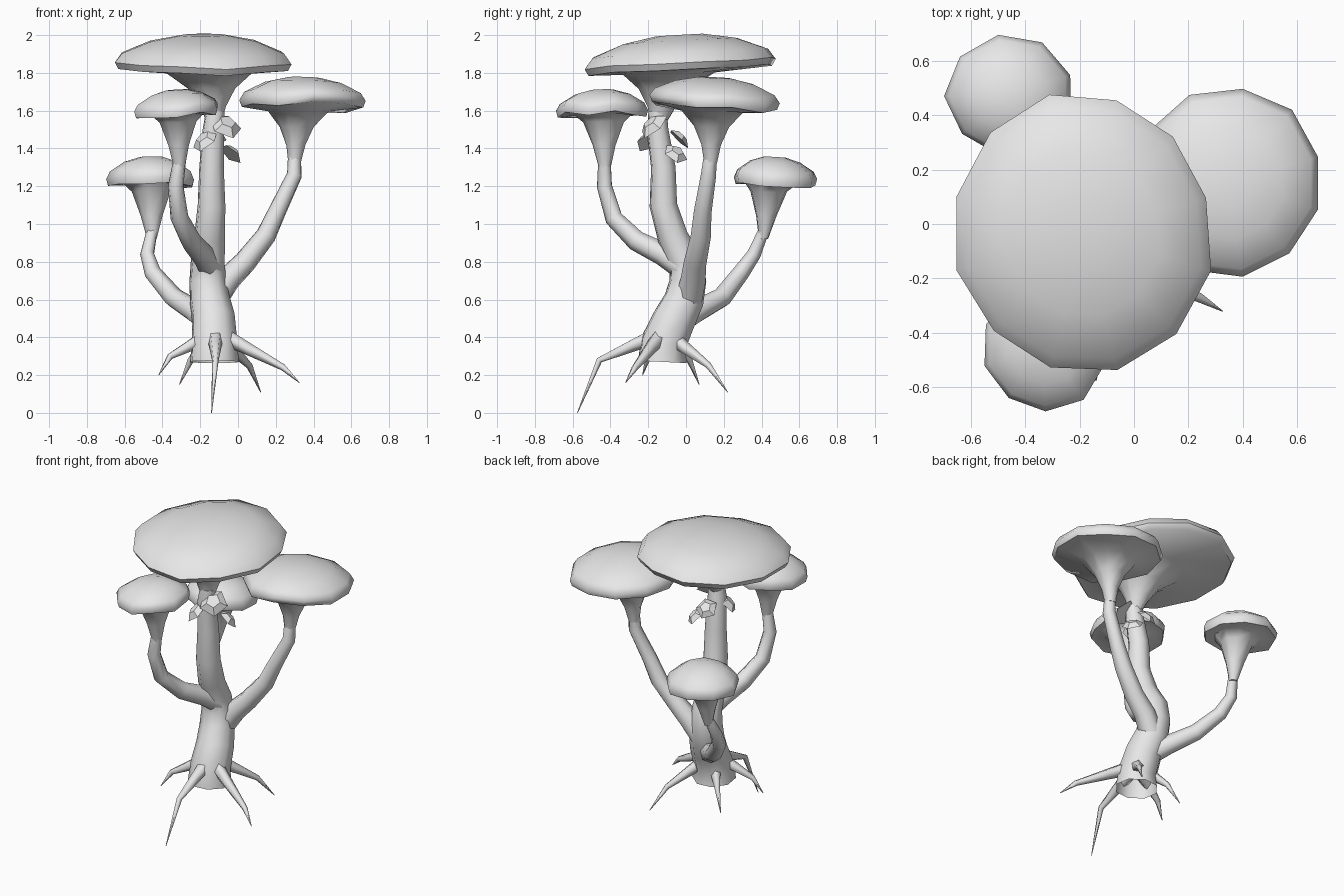
import bpy, bmesh, math, random
from mathutils import Vector, Matrix

random.seed(4)
cube = bpy.data.objects.get("Cube")
if cube:
    bpy.data.objects.remove(cube, do_unlink=True)

grey = bpy.data.materials.new("plain_grey")
grey.use_nodes = True
grey.diffuse_color = (0.8, 0.8, 0.8, 1)
grey.node_tree.nodes["Principled BSDF"].inputs["Base Color"].default_value = grey.diffuse_color


def finish(name, bm, angle):
    """Turn a bmesh into a shaded object."""
    bmesh.ops.recalc_face_normals(bm, faces=bm.faces)
    mesh = bpy.data.meshes.new(name)
    bm.to_mesh(mesh)
    bm.free()
    obj = bpy.data.objects.new(name, mesh)
    bpy.context.collection.objects.link(obj)
    mesh.materials.append(grey)
    bpy.ops.object.select_all(action='DESELECT')
    obj.select_set(True)
    bpy.context.view_layer.objects.active = obj
    bpy.ops.object.shade_smooth_by_angle(angle=math.radians(angle))


def loft(bm, rings, open_base=False):
    """Skin a list of point rings and close the ends."""
    loops = [[bm.verts.new(point) for point in ring] for ring in rings]
    count = len(loops[0])
    for low, high in zip(loops, loops[1:]):
        for i in range(count):
            j = (i + 1) % count
            bm.faces.new((low[i], low[j], high[j], high[i]))
    if not open_base:
        bm.faces.new(loops[0][::-1])
    bm.faces.new(loops[-1])


def tube(name, path, start_radius, end_radius, sides=7, open_base=False):
    """Limb along a path, tapering evenly from point to point."""
    points = [Vector(point) for point in path]
    last = len(points) - 1
    side, previous, rings = None, None, []
    for i, point in enumerate(points):
        tangent = (points[min(i + 1, last)] - points[max(i - 1, 0)]).normalized()
        if side is None:
            side = tangent.cross(Vector((0.3, 1, 0.2))).normalized()
        else:
            side = previous.rotation_difference(tangent) @ side
        previous = tangent
        up = tangent.cross(side)
        radius = start_radius + (end_radius - start_radius) * i / last
        angles = [math.tau * k / sides for k in range(sides)]
        rings.append([point + radius * (math.cos(a) * side + math.sin(a) * up) for a in angles])
    bm = bmesh.new()
    loft(bm, rings, open_base)
    finish(name, bm, 80)


def cap(name, neck, neck_radius, centre, width, depth, top, tilt, sides, flare):
    """Trumpet underside, thin wavy rim and a low dome."""
    neck, centre = Vector(neck), Vector(centre)
    drop, rise = centre.z - neck.z, top - centre.z
    # Each level: radius share, height, blend to the cap centre, rim waviness
    levels = [(neck_radius / width, neck.z, 0, 0)]
    levels += [(share, neck.z + drop * height, share, 0.2) for share, height in flare]
    levels += [(0.96, centre.z - 0.025, 1, 1), (1, centre.z + 0.01, 1, 1),
               (0.92, centre.z + rise * 0.4, 1, 0.6), (0.6, centre.z + rise * 0.8, 1, 0.2),
               (0.25, top, 1, 0)]
    wave = [random.uniform(-0.015, 0.015) for _ in range(sides)]
    reach = [random.uniform(0.98, 1.04) for _ in range(sides)]
    rings = []
    for share, height, blend, waviness in levels:
        middle = neck.lerp(centre, blend)
        ring = []
        for k in range(sides):
            angle = math.tau * (k + 0.5) / sides
            dx = width * share * reach[k] * math.cos(angle)
            dy = depth * share * reach[k] * math.sin(angle)
            lift = waviness * wave[k] + blend * (tilt[0] * dx + tilt[1] * dy)
            ring.append((middle.x + dx, middle.y + dy, height + lift))
        rings.append(ring)
    bm = bmesh.new()
    loft(bm, rings)
    finish(name, bm, 55)


# Trunk running up into the middle stem
tube("trunk", [(-0.125, -0.125, 0.27), (-0.125, -0.12, 0.37), (-0.13, -0.06, 0.5),
               (-0.15, -0.01, 0.6), (-0.16, 0.01, 0.7), (-0.16, 0, 0.8),
               (-0.15, -0.07, 0.93), (-0.14, -0.12, 1.1), (-0.14, -0.12, 1.3),
               (-0.13, -0.15, 1.5), (-0.12, -0.15, 1.6)],
     start_radius=0.135, end_radius=0.05, sides=8, open_base=True)

# Side stems
tube("front_stem", [(-0.14, 0, 0.76), (-0.19, -0.12, 0.84), (-0.25, -0.26, 0.91),
                    (-0.31, -0.38, 1.03), (-0.33, -0.43, 1.2), (-0.31, -0.43, 1.33)],
     start_radius=0.07, end_radius=0.035)
tube("left_stem", [(-0.14, 0.01, 0.58), (-0.05, 0.04, 0.71), (0.04, 0.05, 0.8),
                   (0.15, 0.08, 0.94), (0.21, 0.09, 1.07), (0.3, 0.12, 1.26),
                   (0.3, 0.13, 1.37)],
     start_radius=0.075, end_radius=0.035)
tube("back_stem", [(-0.15, -0.04, 0.48), (-0.23, 0.06, 0.54), (-0.34, 0.19, 0.61),
                   (-0.45, 0.29, 0.74), (-0.48, 0.36, 0.84), (-0.455, 0.41, 0.96)],
     start_radius=0.07, end_radius=0.03)

# Mushroom caps: broad ones flare late, small ones flare early
broad_flare = [(0.15, 0.3), (0.27, 0.6), (0.48, 0.85)]
small_flare = [(0.25, 0.4), (0.44, 0.8), (0.62, 0.93)]
cap("main_cap", neck=(-0.125, -0.145, 1.53), neck_radius=0.035, centre=(-0.185, -0.035, 1.845),
    width=0.47, depth=0.51, top=2, tilt=(0.01, 0.06), sides=12, flare=broad_flare)
cap("left_cap", neck=(0.3, 0.13, 1.32), neck_radius=0.033, centre=(0.35, 0.15, 1.645),
    width=0.34, depth=0.345, top=1.775, tilt=(-0.03, -0.05), sides=11, flare=broad_flare)
cap("front_cap", neck=(-0.31, -0.43, 1.3), neck_radius=0.03, centre=(-0.325, -0.445, 1.6),
    width=0.23, depth=0.24, top=1.71, tilt=(0.06, 0.03), sides=10, flare=small_flare)
cap("back_cap", neck=(-0.455, 0.41, 0.92), neck_radius=0.025, centre=(-0.457, 0.47, 1.235),
    width=0.232, depth=0.22, top=1.355, tilt=(0, -0.06), sides=9, flare=small_flare)

# Small sprouts around the middle stem
sprouts = [((-0.06, -0.18, 1.53), (0.5, -0.9), 0.09), ((-0.18, -0.2, 1.45), (-0.8, -0.6), 0.08),
           ((-0.03, -0.05, 1.38), (0.8, 0.6), 0.07), ((-0.13, -0.03, 1.46), (-0.2, 1), 0.07)]
for number, (place, lean, size) in enumerate(sprouts, start=1):
    turn = Matrix.Rotation(math.radians(45), 4, Vector((-lean[1], lean[0], 0)))
    bm = bmesh.new()
    bmesh.ops.create_cone(bm, cap_ends=True, segments=5, radius1=size, radius2=size / 2,
                          depth=size * 0.4, matrix=Matrix.Translation(place) @ turn)
    finish(f"sprout_{number}", bm, 20)

# Roots: all start inside the trunk, bend at a knee and end in a point
heart = Vector((-0.12, -0.12, 0.43))
roots = [((-0.12, -0.46, 0.28), (-0.14, -0.575, 0)), ((0.24, -0.27, 0.24), (0.325, -0.32, 0.16)),
         ((0.06, 0.12, 0.25), (0.12, 0.22, 0.11)), ((-0.25, 0.02, 0.28), (-0.31, 0.07, 0.15)),
         ((-0.36, -0.2, 0.3), (-0.42, -0.23, 0.2))]
for number, (knee, tip) in enumerate(roots, start=1):
    tube(f"root_{number}", [heart, heart.lerp(Vector(knee), 0.5), knee, tip],
         start_radius=0.05, end_radius=0.002, sides=5)
